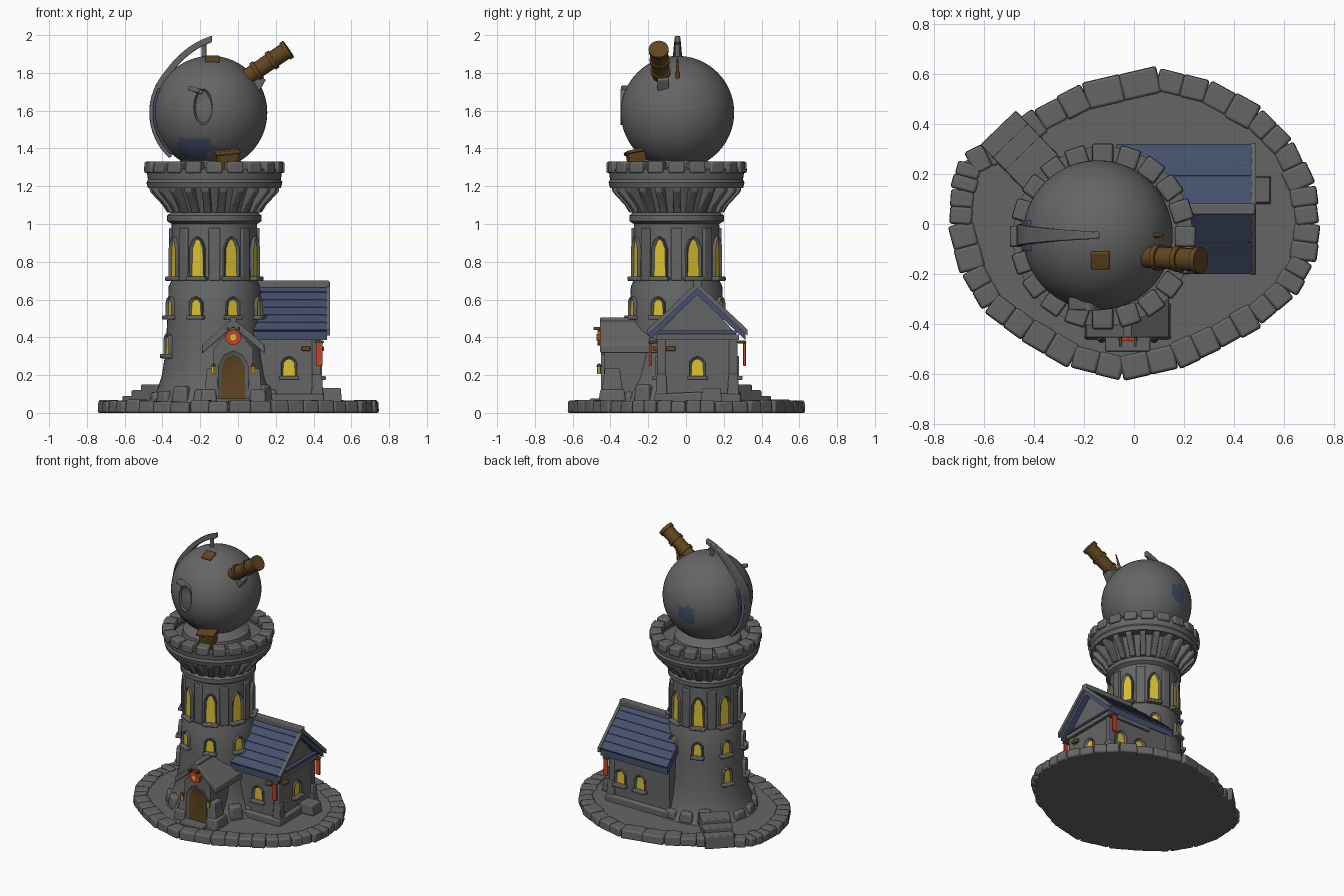
import bpy, bmesh, random
from math import sin, cos, pi, radians, hypot, atan2
from mathutils import Vector, Matrix

random.seed(4)
cube = bpy.data.objects.get("Cube")
if cube:
    bpy.data.objects.remove(cube)


def material(name, rgb):
    m = bpy.data.materials.new(name)
    m.use_nodes = True
    m.diffuse_color = (*rgb, 1)
    bsdf = m.node_tree.nodes["Principled BSDF"]
    bsdf.inputs["Base Color"].default_value = (*rgb, 1)
    bsdf.inputs["Roughness"].default_value = 0.9
    return m


STONE = material("grey stone", (.13, .13, .13))
SLATE = material("blue slate", (.06, .08, .15))
GLOW = material("yellow glass", (.72, .54, .03))
WOOD = material("brown wood", (.12, .06, .015))
RED = material("red cloth", (.55, .06, .02))
X, Y, Z = Vector((1, 0, 0)), Vector((0, 1, 0)), Vector((0, 0, 1))
made = []


def finish(name, bm, mats, bevel=0):
    mesh = bpy.data.meshes.new(name)
    bm.to_mesh(mesh)
    bm.free()
    for m in mats:
        mesh.materials.append(m)
    ob = bpy.data.objects.new(name, mesh)
    bpy.context.collection.objects.link(ob)
    if bevel:
        mod = ob.modifiers.new("worn edges", "BEVEL")
        mod.width = bevel
        mod.segments = 2
    made.append(ob)
    return ob


def prism(name, pts, origin, u, v, length, mats, frame=0, depth=.012, bevel=0):
    """Extrude an outline along u x v; with a frame, sink the front face as a panel."""
    bm = bmesh.new()
    origin, n = Vector(origin), u.cross(v)
    low = [bm.verts.new(origin + u * a + v * b) for a, b in pts]
    top = [bm.verts.new(p.co + n * length) for p in low]
    bm.faces.new(low[::-1])
    front = bm.faces.new(top)
    for i in range(len(pts)):
        j = (i + 1) % len(pts)
        bm.faces.new((low[i], low[j], top[j], top[i]))
    bm.normal_update()
    if frame:
        bmesh.ops.inset_individual(bm, faces=[front], thickness=frame, depth=-depth)
        front.material_index = 1
    return finish(name, bm, mats, bevel)


def box(name, loc, size, mat, rot=(0, 0, 0), taper=1, bevel=.006):
    bm = bmesh.new()
    bmesh.ops.create_cube(bm, size=1)
    for p in bm.verts:
        if p.co.z > 0:
            p.co.x *= taper
            p.co.y *= taper
        p.co = Vector(a * b for a, b in zip(p.co, size))
    ob = finish(name, bm, [mat], bevel)
    ob.location, ob.rotation_euler = loc, rot
    return ob


def rod(name, a, b, r, mat, r2=None, sides=20):
    a, b = Vector(a), Vector(b)
    bm = bmesh.new()
    turn = (b - a).to_track_quat("Z", "Y").to_matrix().to_4x4()
    bmesh.ops.create_cone(bm, cap_ends=True, segments=sides, radius1=r,
                          radius2=r if r2 is None else r2, depth=(b - a).length,
                          matrix=Matrix.Translation((a + b) / 2) @ turn)
    return finish(name, bm, [mat])


def lathe(name, profile, centre, mat, sides=48):
    bm = bmesh.new()
    vs = [bm.verts.new((centre[0] + r, centre[1], z)) for r, z in profile]
    es = [bm.edges.new(pair) for pair in zip(vs, vs[1:])]
    bmesh.ops.spin(bm, geom=vs + es, cent=(*centre, 0), axis=Z, angle=2 * pi, steps=sides)
    bmesh.ops.remove_doubles(bm, verts=bm.verts, dist=.0002)
    bmesh.ops.recalc_face_normals(bm, faces=bm.faces)
    return finish(name, bm, [mat])


def arched(name, pos, angle, w, h, fill=GLOW, frame=.014, proud=.016):
    """Framed pointed opening on a wall, pos is the bottom centre on the wall."""
    n = Vector((cos(angle), sin(angle), 0))
    side = [(w / 2, 0), (w / 2, h * .72), (w * .3, h * .92)]
    pts = side + [(0, h)] + [(-a, b) for a, b in side[::-1]]
    prism(name, pts, Vector(pos) - n * .03, Z.cross(n), Z, .03 + proud, [STONE, fill], frame)
    box(name + "_sill", Vector(pos) + n * .01, (.05, w * 1.25, .022), STONE, (0, 0, angle))


def chevron(half, eave, top, t):
    return [(-half, eave), (0, top - t), (half, eave), (half, eave + t), (0, top), (-half, eave + t)]


def gable(half, low, eave, top):
    return [(-half, low), (half, low), (half, eave), (0, top), (-half, eave)]


# Ground slab with a rim of rough stones
outline = [(.1, .6), (.3, .55), (.5, .44), (.62, .32), (.7, .15), (.72, 0), (.7, -.15), (.63, -.27),
           (.5, -.38), (.34, -.47), (.17, -.55), (-.05, -.6), (-.25, -.55), (-.44, -.44), (-.59, -.33),
           (-.67, -.19), (-.72, 0), (-.71, .14), (-.68, .25), (-.54, .32), (-.39, .43), (-.2, .53)]
prism("ground_slab", outline[::-1], (0, 0, 0), X, Y, .052, [STONE])
for (ax, ay), (bx, by) in zip(outline, outline[1:] + outline[:1]):
    for k in (.25, .75):
        h = random.uniform(.058, .07)
        px, py = ax + (bx - ax) * k, ay + (by - ay) * k
        box("rim_stone", (px * .965, py * .965, h / 2),
            (hypot(bx - ax, by - ay) / 2 * 1.02, random.uniform(.09, .115), h), STONE,
            (0, 0, atan2(by - ay, bx - ax)), .95, .01)

# Tower shaft, flared crown and parapet
CX, CY = -.125, -.05
lathe("tower", [(.36, .04), (.325, .075), (.3, .13), (.28, .19), (.262, .3), (.25, .48), (.242, .67),
                (.228, .7), (.226, 1), (.25, 1.015), (.25, 1.045), (.232, 1.06), (.29, 1.19),
                (.352, 1.19), (.36, 1.22), (.352, 1.235), (.36, 1.29), (.3, 1.29), (.3, 1.25), (0, 1.25)],
      (CX, CY), STONE)


def around(count, r, phase=0):
    for i in range(count):
        a = 2 * pi * (i + phase) / count
        yield a, CX + r * cos(a), CY + r * sin(a)


for a, x, y in around(20, .33):
    box("merlon", (x, y, 1.3), (.085, .086, .06), STONE, (0, 0, a), .95, .009)
for a, x, y in around(22, 0):
    n = Vector((cos(a), sin(a), 0))
    u = Vector((sin(a), -cos(a), 0))
    prism("corbel", [(.22, 1.06), (.25, 1.06), (.275, 1.1), (.34, 1.17), (.345, 1.2), (.22, 1.2)],
          Vector((CX, CY, 0)) - u * .02, n, Z, .04, [STONE], bevel=.005)
for a, x, y in around(16, .31, .5):
    h = random.uniform(.06, .1)
    box("footing_stone", (x, y, .05 + h / 2), (.07, .1, h), STONE, (0, 0, a), .8, .014)

# Tower windows, with shallow piers between the tall ones
for a, x, y in around(8, .228, .5):
    arched("tall_window", (x, y, .71), a, .085, .225)
for a, x, y in around(8, .224):
    box("pier", (x, y, .84), (.03, .06, .28), STONE, (0, 0, a))
for a, x, y in around(8, .248, .5):
    arched("middle_window", (x, y, .505), a, .075, .11)
for a, x, y in list(around(8, .262, .5))[3:5]:
    arched("lower_window", (x, y, .3), a, .07, .12)

# Back steps
step_dir = radians(134)
for reach, h in ((.4, .15), (.47, .12), (.54, .09)):
    box("step", (CX + reach * cos(step_dir), CY + reach * sin(step_dir), h / 2), (.13, .2, h),
        STONE, (0, 0, step_dir), .97)

# Observatory globe with slate patches
globe = Vector((-.145, -.045, 1.59))
lathe("globe_collar", [(.23, 1.24), (.22, 1.3), (.15, 1.34)], globe.xy, STONE)
bm = bmesh.new()
bmesh.ops.create_uvsphere(bm, u_segments=64, v_segments=40, radius=.3)
patches = [((-.33, -.66, -.67), .955), ((-.12, -.78, -.61), .985), ((-.1, .98, -.1), .975)]
for f in bm.faces:
    d = f.calc_center_median().normalized()
    f.material_index = int(any(d.dot(Vector(p).normalized()) > c for p, c in patches))
finish("globe", bm, [STONE, SLATE]).location = globe


def hoop(name, start, end, outer, width, mat):
    """Curved rectangular band over the globe in the xz plane."""
    bm = bmesh.new()
    last = None
    for i in range(25):
        deg = start + (end - start) * i / 24
        d = Vector((cos(radians(deg)), 0, sin(radians(deg))))
        r, w = outer(deg), width(deg)
        ring = [bm.verts.new(globe + d * q + Y * s) for q, s in
                ((r, -w), (r, w), (r - .035, w), (r - .035, -w))]
        if last:
            for k in range(4):
                bm.faces.new((last[k], last[k - 1], ring[k - 1], ring[k]))
        else:
            bm.faces.new(ring)
        last = ring
    bm.faces.new(last[::-1])
    bmesh.ops.recalc_face_normals(bm, faces=bm.faces)
    finish(name, bm, [mat], .005)


hoop("globe_arm", 228, 89, lambda d: .325 + .08 * max(0, (140 - d) / 50) ** 1.5,
     lambda d: .014 + .03 * min(1, (d - 89) / 90), STONE)
hoop("slate_band", 226, 155, lambda d: .306, lambda d: .062, SLATE)
rod("arm_pin", globe + Vector((-.035, 0, .29)), globe + Vector((-.035, 0, .38)), .014, STONE)
oval = [(.05 * cos(t * pi / 10), .095 * sin(t * pi / 10)) for t in range(20)]
prism("oval_hatch", oval, globe + Vector((-.04, -.26, .03)), X, Z, .042, [STONE, STONE], .01)
box("hatch_hood", globe + Vector((-.08, -.275, .12)), (.08, .05, .025), STONE, (0, .3, 0))
box("roof_hatch", globe + Vector((.01, -.1, .28)), (.075, .075, .025), WOOD, (.34, 0, 0))
box("globe_crate", (-.06, -.26, 1.33), (.1, .09, .11), WOOD, (.2, .15, .2))
box("crate_lid", (-.06, -.265, 1.385), (.13, .11, .018), WOOD, (.2, -.1, .2))

# Telescope
eye, lens = Vector((.03, -.13, 1.765)), Vector((.265, -.145, 1.925))
rod("telescope_tube", eye, lens, .043, WOOD, .046)
for k in (.25, .6, .93):
    p = eye.lerp(lens, k)
    rod("telescope_band", p, p + (lens - eye) * .08, .053, WOOD)
box("telescope_mount", (.1, -.12, 1.75), (.07, .06, .07), STONE, (0, .5, 0))
rod("sighting_spike", (.07, -.045, 1.73), (.12, -.045, 1.88), .016, WOOD, .003)

# Side house
HY = .06
prism("house_walls", gable(.205, .04, .42, .64), (-.05, HY, 0), Y, Z, .48, [STONE])
prism("house_plinth", gable(.23, .04, .1, .11), (-.05, HY, 0), Y, Z, .505, [STONE], bevel=.01)
prism("house_roof", chevron(.255, .385, .67, .045), (-.07, HY, 0), Y, Z, .54, [SLATE])
prism("barge_board", chevron(.265, .41, .69, .032), (.468, HY, 0), Y, Z, .02, [STONE])
prism("gable_cornice", [(-.22, .385), (.22, .385), (.22, .415), (-.22, .415)], (.1, HY, 0), Y, Z,
      .352, [STONE])
box("gable_slate_band", (.44, HY, .428), (.03, .42, .014), SLATE, bevel=0)
box("ridge_cap", (.285, HY, .68), (.4, .045, .04), STONE)
for side in (-1, 1):
    for row in range(6):
        k = (row + .5) / 6
        box("shingle_row", (.2, HY + side * .255 * k, .675 - .24 * k), (.54, .062, .014), SLATE,
            (-side * radians(47 - 8), 0, 0), bevel=.003)
    box("corner_buttress", (.42, HY + side * .19, .12), (.07, .07, .17), STONE, taper=.7)
    box("corner_post", (.415, HY + side * .19, .25), (.045, .045, .3), STONE)
    box("banner", (.43, HY + side * .25, .31), (.036, .014, .125), RED, bevel=.003)
    box("banner_pole", (.43, HY + side * .235, .375), (.05, .05, .014), WOOD)
box("beam_end", (.36, -.155, .34), (.045, .04, .025), WOOD)
box("beam_end", (.435, -.08, .34), (.04, .05, .025), WOOD)
box("side_step", (.49, .135, .095), (.12, .11, .075), STONE, taper=.9)
arched("house_front_window", (.27, HY - .205, .185), -pi / 2, .085, .115)
arched("house_end_window", (.43, HY, .185), 0, .085, .115)
for x in (.18, .34):
    arched("house_back_window", (x, HY + .205, .185), pi / 2, .085, .115)

# Entrance porch
PX = -.025
prism("porch_walls", gable(.105, .04, .34, .46), (PX, -.12, 0), X, Z, .315, [STONE])
prism("porch_roof", chevron(.165, .315, .5, .045), (PX, -.15, 0), X, Z, .305, [STONE], bevel=.006)
box("porch_ridge", (PX, -.3, .49), (.035, .31, .03), STONE)
arched("door", (PX, -.435, .055), -pi / 2, .16, .275, WOOD, .02)
for side in (-1, 1):
    box("porch_buttress", (PX + side * .115, -.39, .14), (.085, .13, .19), STONE, taper=.6)
    box("porch_footing", (PX + side * .13, -.39, .085), (.09, .15, .08), STONE, taper=.85, bevel=.012)
    rod("wall_lamp", (PX + side * .105, -.46, .205), (PX + side * .105, -.46, .245), .011, GLOW, sides=6)
    rod("lamp_cap", (PX + side * .105, -.46, .245), (PX + side * .105, -.46, .262), .018, WOOD, .004, 6)
    box("sign_bracket", (PX + side * .03, -.465, .447), (.012, .05, .016), WOOD, bevel=.002)
rod("round_sign", (PX, -.43, .4), (PX, -.468, .4), .042, RED, sides=10)
rod("sign_centre", (PX, -.46, .4), (PX, -.473, .4), .017, GLOW, sides=8)
box("door_step", (PX, -.475, .06), (.18, .07, .03), STONE)

# Smooth the rounded parts, keep edges sharp
for ob in bpy.context.selected_objects:
    ob.select_set(False)
for ob in made:
    ob.select_set(True)
bpy.context.view_layer.objects.active = made[0]
bpy.ops.object.shade_smooth_by_angle(angle=radians(35))
